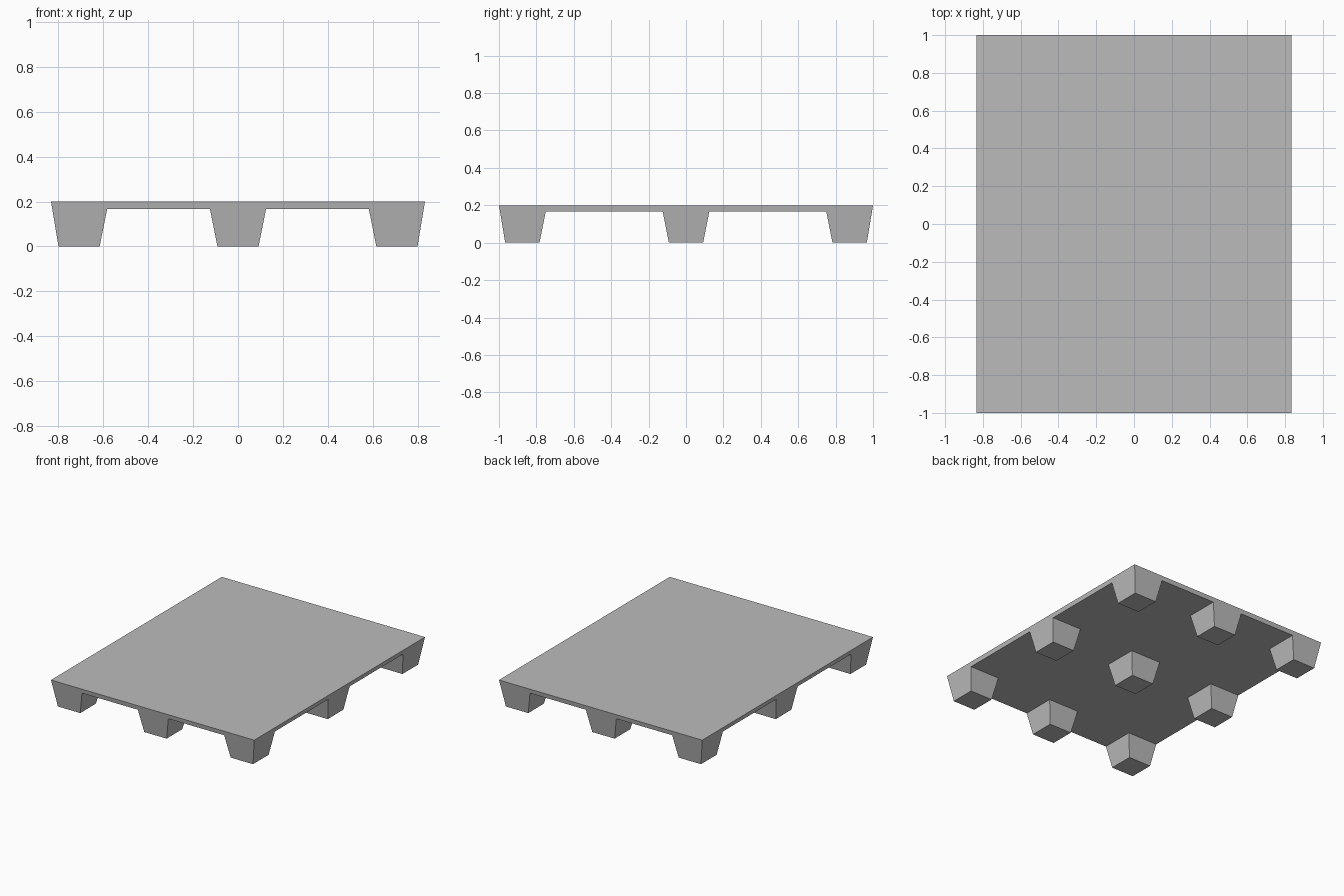
import bpy, bmesh

cube = bpy.data.objects.get("Cube")
if cube:
    bpy.data.objects.remove(cube)

HX, HY, TOP, UNDER = 0.8333, 1.0, 0.2, 0.167
LEG, FOOT = 0.125, 0.0917          # leg half width at deck and at floor
POCKET, WELL, WELL_Z = 0.1, 0.072, 0.033
RIM = (LEG - FOOT) * (TOP - UNDER) / TOP   # draft of the deck edge

grey = bpy.data.materials.new("grey plastic")
grey.use_nodes = True
colour = (0.5, 0.5, 0.5, 1)
grey.diffuse_color = colour
grey.node_tree.nodes["Principled BSDF"].inputs["Base Color"].default_value = colour


def lines(half):
    """Grid lines around three legs: outer wall and pocket wall on each side."""
    centres = (LEG - half, 0, half - LEG)
    return centres, [c + s for c in centres for s in (-LEG, -POCKET, POCKET, LEG)]


cx, xs = lines(HX)
cy, ys = lines(HY)
n = len(xs)
bm = bmesh.new()

# Deck: top and underside grids joined by a rim
top = [[bm.verts.new((x, y, TOP)) for y in ys] for x in xs]
low = [[bm.verts.new((x, y, UNDER)) for y in ys] for x in xs]
cells = {}
for i in range(n - 1):
    for j in range(n - 1):
        for name, g in (("top", top), ("low", low)):
            corners = [g[i][j], g[i + 1][j], g[i + 1][j + 1], g[i][j + 1]]
            if name == "low":
                corners.reverse()
            cells[name, i, j] = bm.faces.new(corners)
ring = ([(i, 0) for i in range(n - 1)] + [(n - 1, j) for j in range(n - 1)]
        + [(i, n - 1) for i in range(n - 1, 0, -1)] + [(0, j) for j in range(n - 1, 0, -1)])
for (a, b), (c, d) in zip(ring, ring[1:] + ring[:1]):
    bm.faces.new((low[a][b], low[c][d], top[c][d], top[a][b]))


def taper(faces, x, y, scale, z):
    """Extrude faces to height z, shrinking them about (x, y)."""
    out = bmesh.ops.extrude_face_region(bm, geom=faces)["geom"]
    for v in out:
        if isinstance(v, bmesh.types.BMVert):
            v.co = (x + (v.co.x - x) * scale, y + (v.co.y - y) * scale, z)


# Nine hollow legs, each with a tapered pocket open at the top
for p, x in enumerate(cx):
    for q, y in enumerate(cy):
        foot = [cells["low", 4 * p + a, 4 * q + b] for a in range(3) for b in range(3)]
        taper(foot, x, y, FOOT / LEG, 0)
        taper([cells["top", 4 * p + 1, 4 * q + 1]], x, y, WELL / POCKET, WELL_Z)

# Slope the deck rim in line with the outer leg walls
for v in bm.verts:
    if abs(v.co.z - UNDER) < 1e-4:
        v.co.x = max(RIM - HX, min(HX - RIM, v.co.x))
        v.co.y = max(RIM - HY, min(HY - RIM, v.co.y))

bmesh.ops.recalc_face_normals(bm, faces=bm.faces)
mesh = bpy.data.meshes.new("pallet")
bm.to_mesh(mesh)
bm.free()
mesh.materials.append(grey)
bpy.context.collection.objects.link(bpy.data.objects.new("pallet", mesh))
